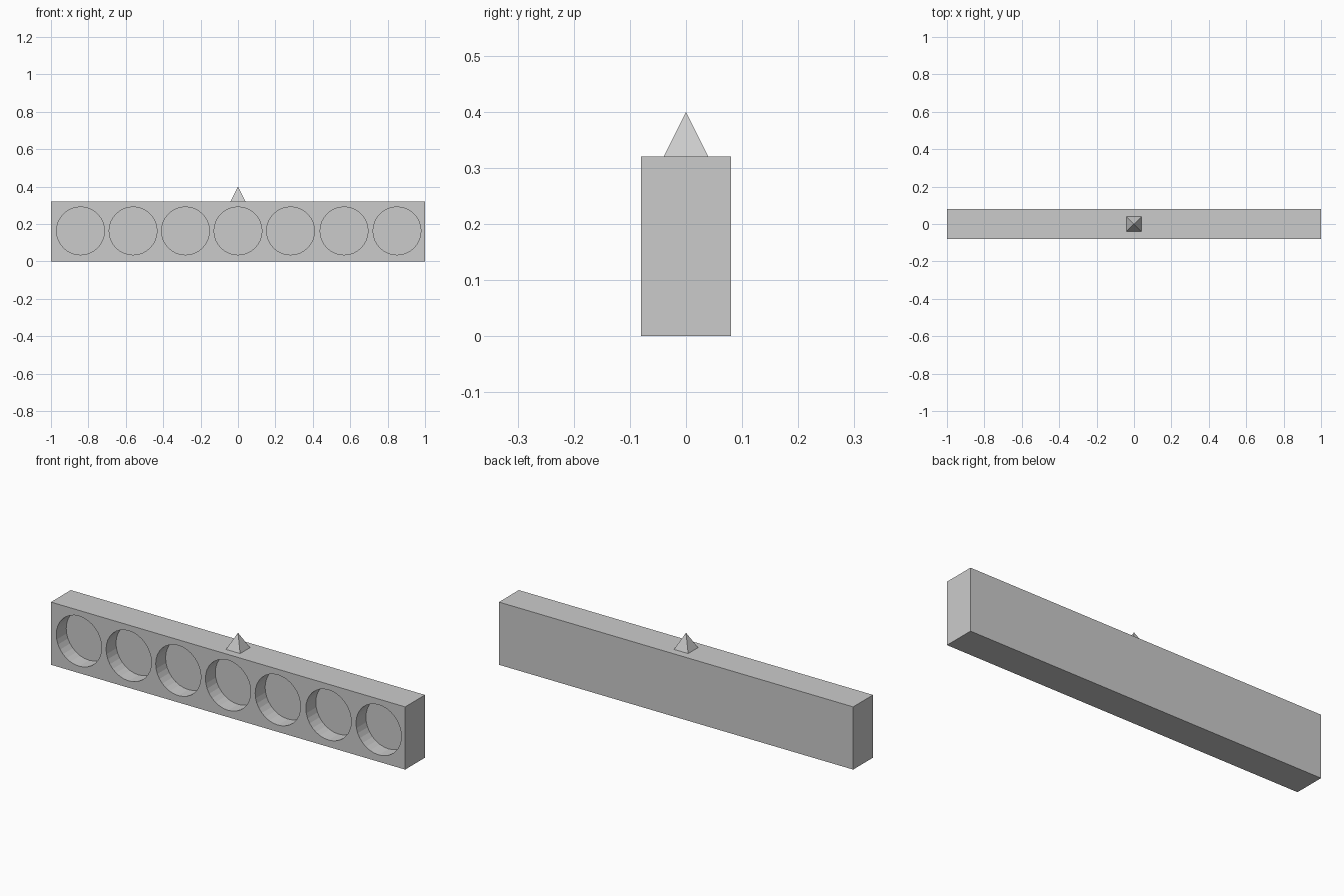
import bpy
import bmesh
import math
from mathutils import Matrix

cube = bpy.data.objects.get("Cube")
if cube:
    bpy.data.objects.remove(cube, do_unlink=True)

LENGTH, DEPTH, HEIGHT = 2.0, 0.16, 0.32
HOLE_RADIUS, HOLE_DEPTH, HOLE_Z = 0.128, 0.08, 0.163
HOLE_CENTRES = (-0.842, -0.561, -0.281, 0.0, 0.281, 0.567, 0.85)

grey = bpy.data.materials.new("plain grey")
grey.use_nodes = True
grey.diffuse_color = (0.6, 0.6, 0.6, 1)
grey.node_tree.nodes["Principled BSDF"].inputs["Base Color"].default_value = grey.diffuse_color


def make_object(name, bm):
    mesh = bpy.data.meshes.new(name)
    bm.to_mesh(mesh)
    bm.free()
    mesh.materials.append(grey)
    obj = bpy.data.objects.new(name, mesh)
    bpy.context.collection.objects.link(obj)
    return obj


# Long rectangular bar
bm = bmesh.new()
bmesh.ops.create_cube(bm, size=1, matrix=Matrix.Translation((0, 0, HEIGHT / 2))
                      @ Matrix.Diagonal((LENGTH, DEPTH, HEIGHT, 1)))
bar = make_object("bar", bm)

# Round cutters, centred on the front face so half their length sinks in
bm = bmesh.new()
for x in HOLE_CENTRES:
    bmesh.ops.create_cone(
        bm, cap_ends=True, segments=32, radius1=HOLE_RADIUS, radius2=HOLE_RADIUS,
        depth=HOLE_DEPTH * 2,
        matrix=Matrix.Translation((x, -DEPTH / 2, HOLE_Z)) @ Matrix.Rotation(math.pi / 2, 4, 'X'))
cutter = make_object("hole_cutter", bm)
cutter.hide_render = True

# Cut the row of blind holes, then discard the cutter
cut = bar.modifiers.new("holes", 'BOOLEAN')
cut.operation = 'DIFFERENCE'
cut.solver = 'EXACT'
cut.object = cutter
bpy.context.view_layer.objects.active = bar
bpy.ops.object.modifier_apply(modifier=cut.name)
bpy.data.objects.remove(cutter, do_unlink=True)

# Small square pyramid marking the middle of the top
SIDE, RISE = 0.08, 0.08
bm = bmesh.new()
bmesh.ops.create_cone(
    bm, cap_ends=True, segments=4, radius1=SIDE / math.sqrt(2), radius2=0, depth=RISE,
    matrix=Matrix.Translation((0, 0, HEIGHT + RISE / 2)) @ Matrix.Rotation(math.pi / 4, 4, 'Z'))
bmesh.ops.remove_doubles(bm, verts=bm.verts, dist=0.0001)
make_object("centre_pointer", bm)
